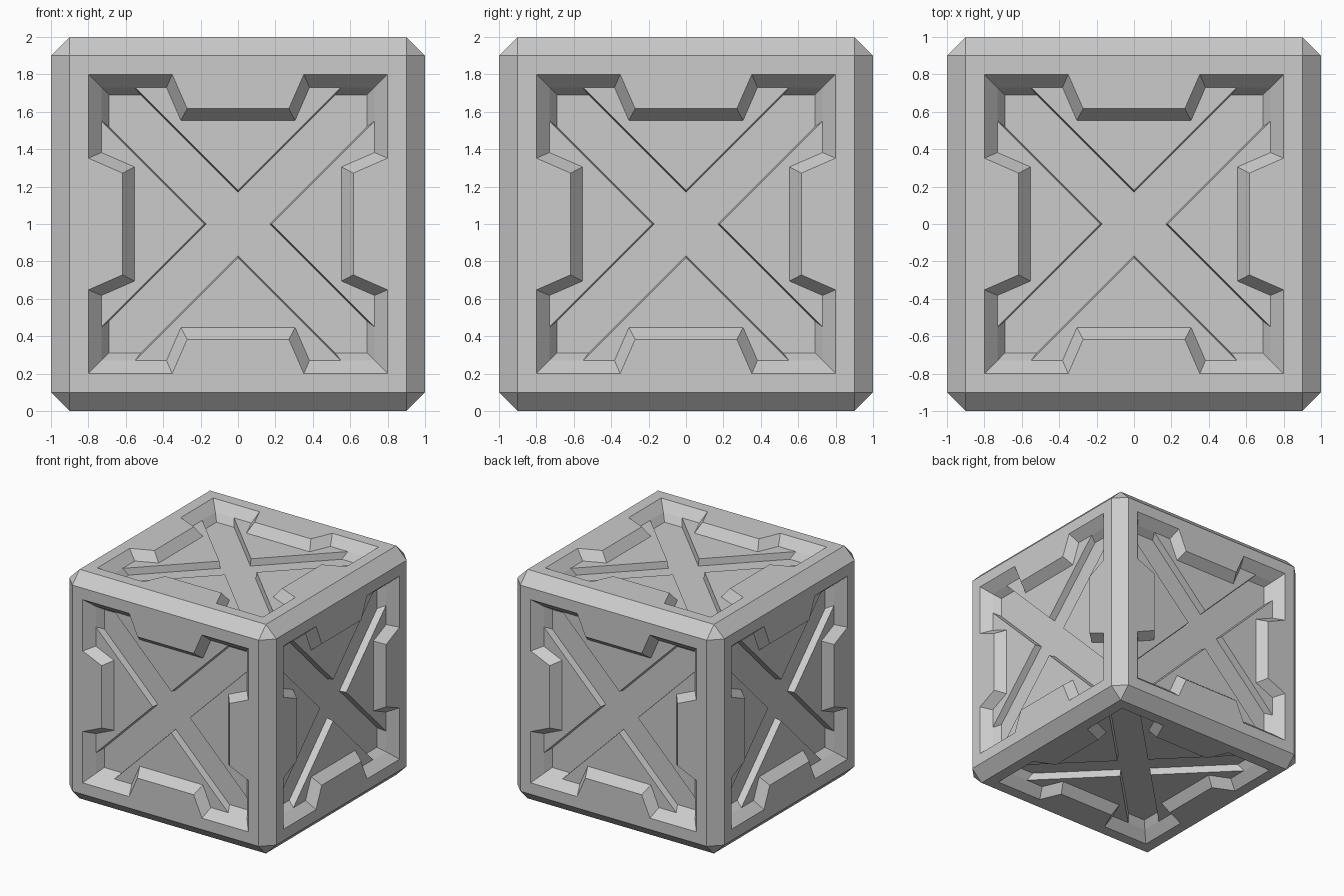
import bpy, bmesh
from math import pi
from mathutils import Matrix

if "Cube" in bpy.data.objects:
    bpy.data.objects.remove(bpy.data.objects["Cube"])

# the six face directions (panel is drawn facing +z, then turned)
TURNS = [Matrix.Rotation(k * pi / 2, 4, 'X') for k in range(4)]
TURNS += [Matrix.Rotation(s * pi / 2, 4, 'Y') for s in (1, -1)]
LIFT = Matrix.Translation((0, 0, 1))


def four_fold(side):
    """Repeat the points of the top side around all four sides, clockwise."""
    pts = []
    for _ in range(4):
        pts += side
        side = [(y, -x) for x, y in side]
    return pts


def loft(bm, layers, turn):
    """Closed solid through matching outlines, given as (outline, z)."""
    rings = [[bm.verts.new(LIFT @ turn @ Matrix.Translation((x, y, z)).translation)
              for x, y in four_fold(side)] for side, z in layers]
    n = len(rings[0])
    for a, b in zip(rings, rings[1:]):
        for i in range(n):
            j = (i + 1) % n
            bm.faces.new((a[i], a[j], b[j], b[i]))
    bm.faces.new(rings[0])
    bm.faces.new(rings[-1][::-1])


def make_object(name, bm):
    bmesh.ops.recalc_face_normals(bm, faces=bm.faces)
    mesh = bpy.data.meshes.new(name)
    bm.to_mesh(mesh)
    bm.free()
    ob = bpy.data.objects.new(name, mesh)
    bpy.context.collection.objects.link(ob)
    return ob


def cut(target, name, layers):
    """Carve the lofted shape out of all six faces."""
    bm = bmesh.new()
    for turn in TURNS:
        loft(bm, layers, turn)
    cutter = make_object(name, bm)
    cutter.hide_render = True
    mod = target.modifiers.new(name, 'BOOLEAN')
    mod.operation = 'DIFFERENCE'
    mod.solver = 'EXACT'
    mod.object = cutter
    bpy.context.view_layer.objects.active = target
    bpy.ops.object.modifier_apply(modifier=name)
    bpy.data.objects.remove(cutter)


# crate body: cube with chamfered edges
bm = bmesh.new()
bmesh.ops.create_cube(bm, size=2, matrix=LIFT)
bmesh.ops.bevel(bm, geom=bm.edges[:], offset=0.1, segments=1, affect='EDGES')
crate = make_object("crate", bm)

# sloping recess with a tab in the middle of each side
rim = [(-.8, .8), (-.352, .8), (-.272, .617), (.272, .617), (.352, .8)]
plate = [(-.73, .73), (-.382, .73), (-.305, .553), (.305, .553), (.382, .73)]
cut(crate, "panel_recess", [(rim, 1.05), (rim, 1.0), (plate, .92)])

# deeper diagonal cross, leaving four raised triangular plates
top = [(-.73, .73), (-.55, .73), (0, .18), (.55, .73)]
floor = [(-.69, .69), (-.52, .69), (0, .17), (.52, .69)]
cut(crate, "cross_groove", [(top, .93), (top, .92), (floor, .86)])
